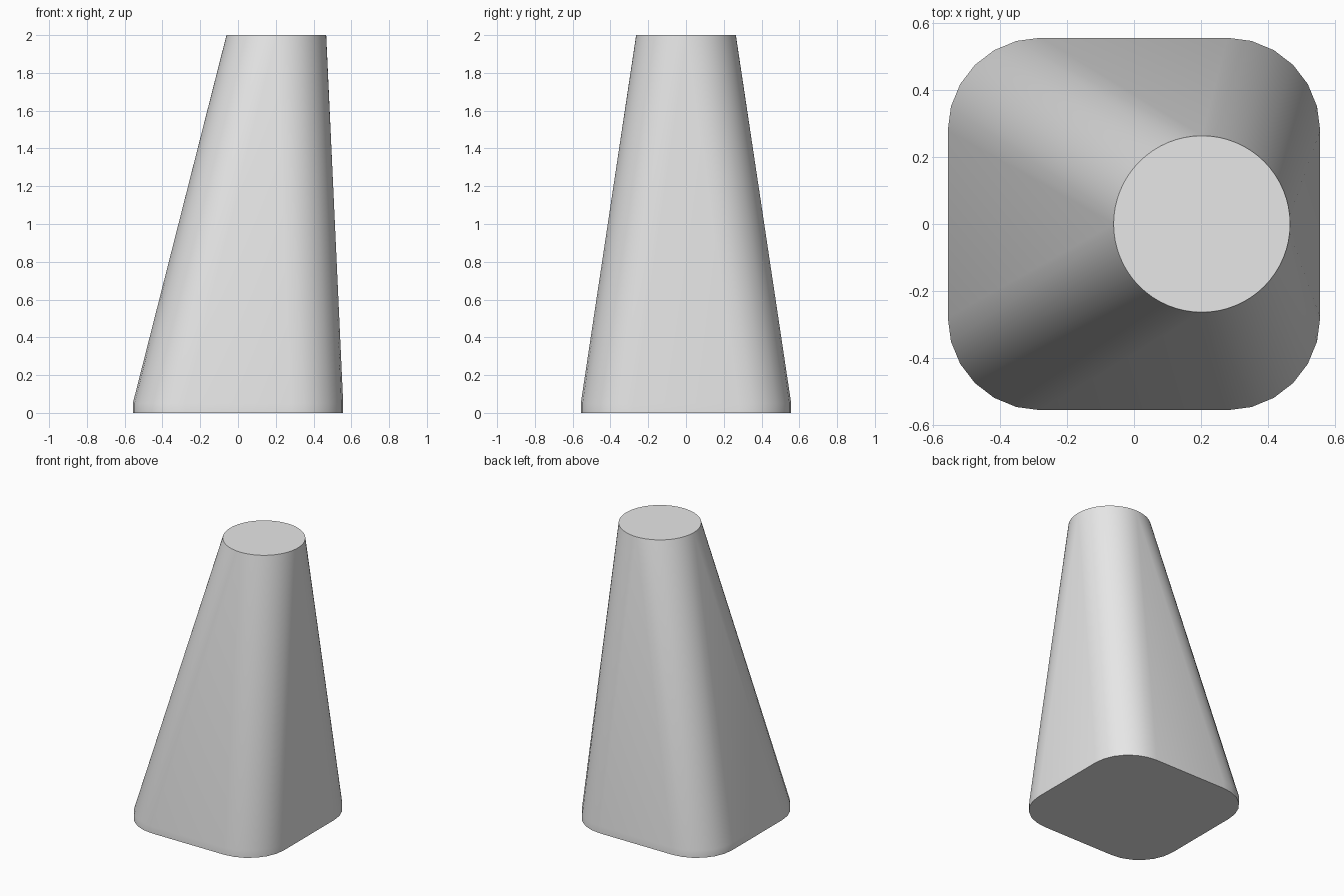
import bpy, bmesh, math

cube = bpy.data.objects.get("Cube")
if cube:
    bpy.data.objects.remove(cube, do_unlink=True)

HALF, CORNER, RIM = 0.557, 0.277, 0.05
TOP_X, TOP_R, TOP_Z, SIDES = 0.203, 0.264, 2.0, 64


def rounded_square(half, radius, steps=6):
    """Outline of a square with round corners."""
    points = []
    for quarter in range(4):
        middle = math.radians(45 + 90 * quarter)
        cx = math.copysign(half - radius, math.cos(middle))
        cy = math.copysign(half - radius, math.sin(middle))
        for i in range(steps + 1):
            a = math.pi / 2 * (quarter + i / steps)
            points.append((cx + radius * math.cos(a), cy + radius * math.sin(a)))
    return points


# Grey material
grey = bpy.data.materials.new("grey")
grey.use_nodes = True
grey.diffuse_color = (0.8, 0.8, 0.8, 1)
grey.node_tree.nodes["Principled BSDF"].inputs["Base Color"].default_value = grey.diffuse_color

# Body: short rounded-square plinth stretched up to an offset circle
bm = bmesh.new()
for x, y in rounded_square(HALF, CORNER):
    for z in (0, RIM):
        bm.verts.new((x, y, z))
for i in range(SIDES):
    a = math.tau * i / SIDES
    bm.verts.new((TOP_X + TOP_R * math.cos(a), TOP_R * math.sin(a), TOP_Z))
bmesh.ops.convex_hull(bm, input=bm.verts[:])
bmesh.ops.dissolve_limit(bm, angle_limit=math.radians(0.1),
                         verts=bm.verts[:], edges=bm.edges[:])
bmesh.ops.recalc_face_normals(bm, faces=bm.faces[:])

mesh = bpy.data.meshes.new("tapered_body")
bm.to_mesh(mesh)
bm.free()
mesh.materials.append(grey)
body = bpy.data.objects.new("tapered_body", mesh)
bpy.context.collection.objects.link(body)

# Smooth sides, crisp end caps
bpy.ops.object.select_all(action="DESELECT")
body.select_set(True)
bpy.context.view_layer.objects.active = body
bpy.ops.object.shade_smooth_by_angle(angle=math.radians(30))
